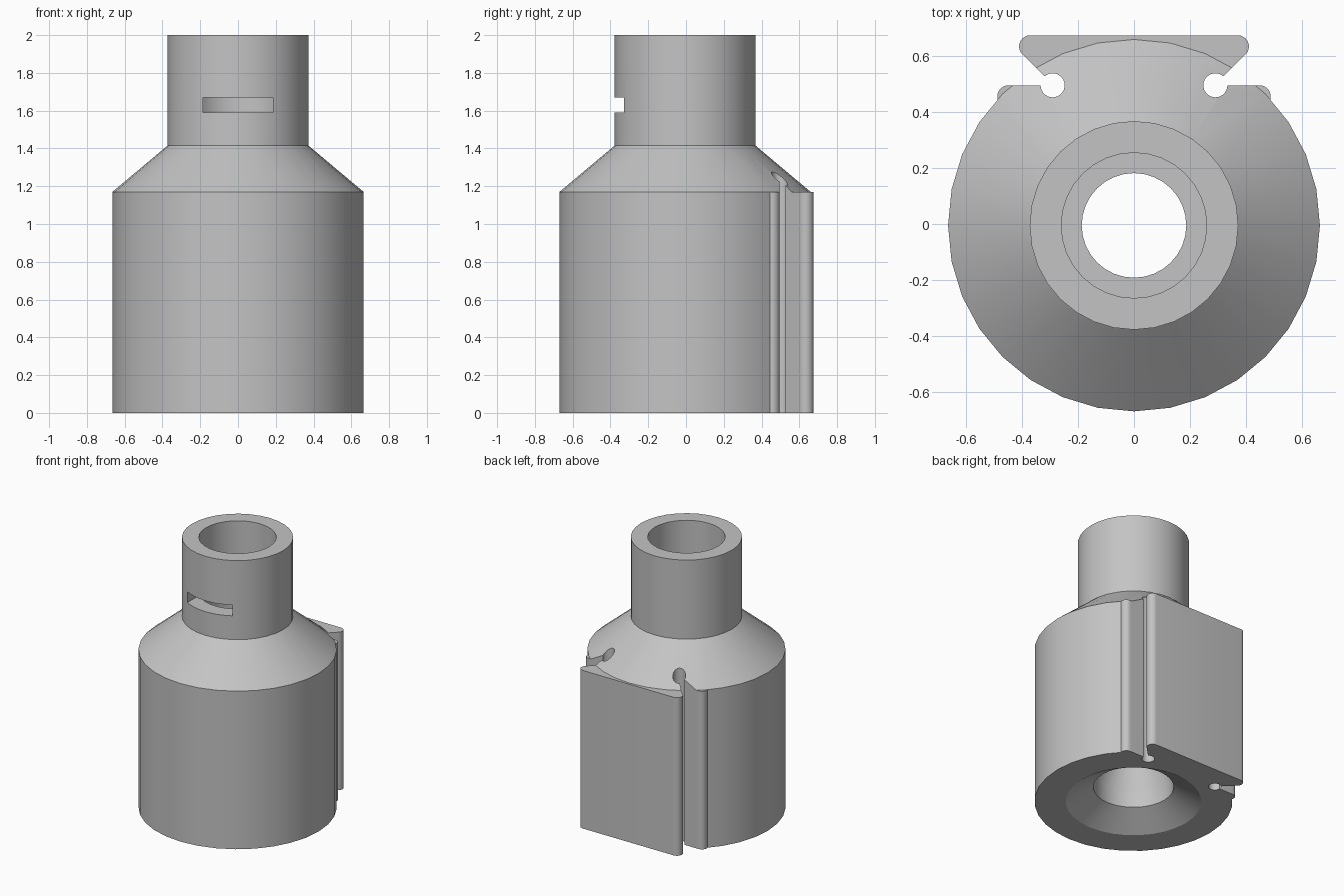
import bpy
import bmesh
from math import cos, sin, radians, tau
from mathutils import Matrix

cube = bpy.data.objects.get("Cube")
if cube:
    bpy.data.objects.remove(cube, do_unlink=True)

SIDES = 32
AXIS_Y = -0.005
SHOULDER = 1.17

grey = bpy.data.materials.new("plain grey")
grey.use_nodes = True
colour = (0.55, 0.55, 0.55, 1)
grey.diffuse_color = colour
grey.node_tree.nodes["Principled BSDF"].inputs["Base Color"].default_value = colour


def finish(bm, name):
    bmesh.ops.recalc_face_normals(bm, faces=bm.faces)
    mesh = bpy.data.meshes.new(name)
    bm.to_mesh(mesh)
    bm.free()
    obj = bpy.data.objects.new(name, mesh)
    bpy.context.collection.objects.link(obj)
    mesh.materials.append(grey)
    return obj


def revolve(name, profile):
    """Spin a closed (radius, height) profile around the upright axis."""
    bm = bmesh.new()
    rings = []
    for i in range(SIDES):
        a = tau * i / SIDES
        rings.append([bm.verts.new((r * cos(a), AXIS_Y + r * sin(a), z)) for r, z in profile])
    n = len(profile)
    for i, ring in enumerate(rings):
        after = rings[(i + 1) % SIDES]
        for j in range(n):
            k = (j + 1) % n
            bm.faces.new((ring[j], after[j], after[k], ring[k]))
    return finish(bm, name)


def prism(name, outline, low, high):
    """Extrude a plan outline between two heights."""
    bm = bmesh.new()
    face = bm.faces.new([bm.verts.new((x, y, low)) for x, y in outline])
    moved = bmesh.ops.extrude_face_region(bm, geom=[face])["geom"]
    top = [v for v in moved if isinstance(v, bmesh.types.BMVert)]
    bmesh.ops.translate(bm, verts=top, vec=(0, 0, high - low))
    return finish(bm, name)


def arc(x, y, r, start, end, steps=10):
    angles = [radians(start + (end - start) * i / steps) for i in range(steps + 1)]
    return [(x + r * cos(a), y + r * sin(a)) for a in angles]


def mirrored(points):
    return [(-x, y) for x, y in reversed(points)]


def combine(target, tool, operation):
    mod = target.modifiers.new(operation.title(), 'BOOLEAN')
    mod.operation = operation
    mod.solver = 'EXACT'
    mod.object = tool
    bpy.context.view_layer.objects.active = target
    bpy.ops.object.modifier_apply(modifier=mod.name)
    bpy.data.objects.remove(tool, do_unlink=True)


# Hollow body: outer wall, sloping shoulder, neck, stepped bore and funnel
body = revolve("hollow_body", [
    (0.455, 0), (0.665, 0), (0.665, SHOULDER), (0.373, 1.415), (0.373, 2),
    (0.26, 2), (0.26, 1.3), (0.187, 1.3), (0.187, 0.45), (0.27, 0.25), (0.27, 0.11)])

# Rear mounting plate with rounded corners and side lugs
half = [(0.40, 0.40)]
half += arc(0.449, 0.456, 0.04, -45, 90)
half += [(0.42, 0.55)]
half += arc(0.371, 0.635, 0.04, -45, 90)
plate = prism("mounting_plate", half + mirrored(half) + [(0, 0.5)], 0, SHOULDER)
combine(body, plate, 'UNION')

# Dovetail grooves ending in round relief holes
groove = arc(0.291, 0.496, 0.043, 0, -312, 24)
groove += [(0.399, 0.607), (0.7, 0.607), (0.7, 0.496)]
for side, outline in (("left", groove), ("right", mirrored(groove))):
    combine(body, prism(side + "_groove_cutter", outline, -0.1, 1.6), 'DIFFERENCE')

# Window through the front of the neck
window = [(-0.185, -0.6), (0.185, -0.6), (0.185, -0.02), (-0.185, -0.02)]
combine(body, prism("window_cutter", window, 1.59, 1.67), 'DIFFERENCE')

# Smooth round walls, crisp edges
bpy.ops.object.select_all(action='DESELECT')
body.select_set(True)
bpy.context.view_layer.objects.active = body
bpy.ops.object.shade_smooth_by_angle(angle=radians(30))
